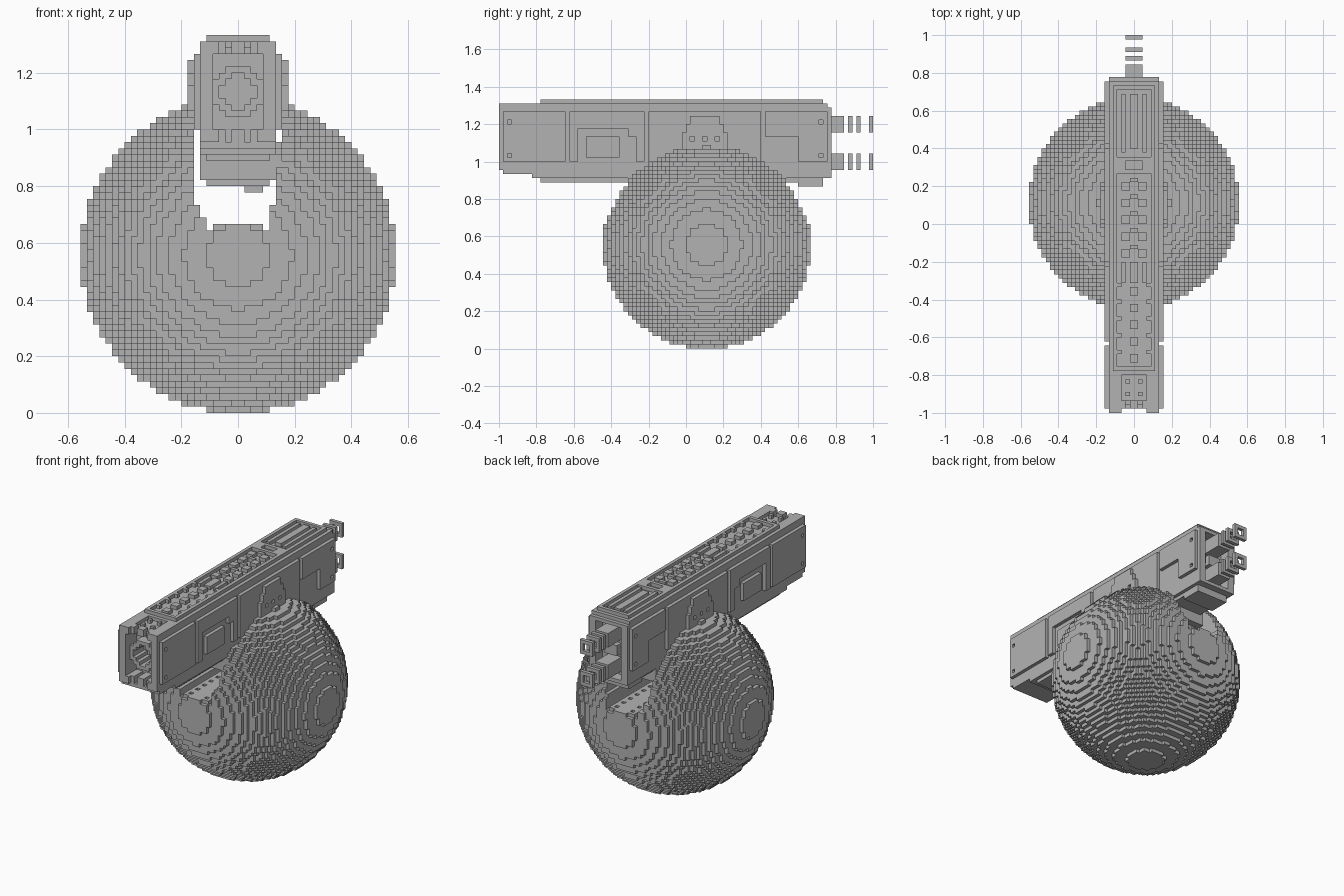
import bpy, bmesh
from itertools import product

cube = bpy.data.objects.get("Cube")
if cube:
    bpy.data.objects.remove(cube, do_unlink=True)

V = 1 / 45  # edge length of one block

grey = bpy.data.materials.new("plain grey")
grey.use_nodes = True
grey.diffuse_color = (0.45, 0.45, 0.45, 1)
grey.node_tree.nodes["Principled BSDF"].inputs["Base Color"].default_value = (0.45, 0.45, 0.45, 1)


def box(x0, x1, y0, y1, z0, z1):
    """All block cells inside the given limits."""
    return set(product(range(x0, x1), range(y0, y1), range(z0, z1)))


def sym(w, y0, y1, z0, z1):
    """Box centred on x = 0 with half width w."""
    return box(-w, w, y0, y1, z0, z1)


def pair(a, b, y0, y1, z0, z1):
    """The same box on the left and the right side."""
    return box(a, b, y0, y1, z0, z1) | box(-b, -a, y0, y1, z0, z1)


def block_object(name, cells):
    """Mesh only the outer faces of a set of blocks."""
    bm = bmesh.new()
    verts = {}

    def corner(p):
        if p not in verts:
            verts[p] = bm.verts.new([c * V for c in p])
        return verts[p]

    for cell in sorted(cells):
        for axis, side in product(range(3), (0, 1)):
            near = list(cell)
            near[axis] += 2 * side - 1
            if tuple(near) in cells:
                continue
            u, w = (axis + 1) % 3, (axis + 2) % 3
            loop = []
            for du, dw in ((0, 0), (1, 0), (1, 1), (0, 1)):
                p = list(cell)
                p[axis] += side
                p[u] += du
                p[w] += dw
                loop.append(corner(tuple(p)))
            bm.faces.new(loop if side else loop[::-1])
    mesh = bpy.data.meshes.new(name)
    bm.to_mesh(mesh)
    bm.free()
    mesh.materials.append(grey)
    ob = bpy.data.objects.new(name, mesh)
    bpy.context.collection.objects.link(ob)
    return ob


# Round base with a channel for the long body
R = 25
ball = {(x, y, z) for x, y, z in box(-R, R, -20, 30, 0, 50)
        if (x + .5) ** 2 + (y - 4.5) ** 2 + (z - 24.5) ** 2 < R * R}
ball -= box(-7, 7, -20, 30, 43, 50)
ball -= box(-7, 6, -20, 30, 33, 43)
ball -= box(-6, 5, -20, 30, 31, 33)
ball -= box(-5, 5, -20, 30, 30, 31)
ball -= pair(4, 5, -20, 30, 29, 30)
for y in range(-18, 29, 3):  # ribs along the channel floor
    ball -= pair(2, 3, y, y + 1, 29, 30)
block_object("round_base", ball)

# Long body: stepped cross-section
body = sym(7, -44, 34, 45, 57) | sym(6, -45, 34, 43, 59)
body |= sym(6, 33, 35, 41, 58) | sym(6, -44, 34, 42, 45)
body |= sym(6, -37, 34, 41, 42) | sym(5, -35, 33, 40, 41)
body |= sym(5, -35, 33, 59, 60)
body |= sym(6, -14, 22, 37, 41) | sym(5, -12, 20, 36, 37) | box(1, 4, -8, 8, 35, 36)
body |= sym(5, 27, 33, 39, 41)

# Side panel seams and recesses
body -= pair(6, 7, -29, -28, 45, 57)
body -= pair(6, 7, -26, -14, 45, 53)
body -= pair(6, 7, -14, -12, 45, 51)
body -= pair(6, 7, 18, 27, 45, 51)
body -= pair(6, 7, -10, -9, 45, 57)
body -= pair(6, 7, 18, 19, 45, 57)
body |= pair(6, 7, -24, -16, 46, 51)
for y, z in product((-43, 32), (46, 54)):
    body -= pair(6, 7, y, y + 1, z, z + 1)

# Mounting brackets over the base
bracket = pair(7, 8, -1, 10, 44, 52) | pair(7, 8, 0, 9, 52, 54) | pair(7, 8, 1, 8, 54, 56)
for y in (1, 4, 7):
    bracket -= pair(7, 8, y, y + 1, 50, 51)
body |= bracket

# Top trench with vents, slats and studs
body -= sym(4, -34, 32, 59, 60)
body -= sym(3, -44, -36, 58, 59)
body |= pair(2, 3, 17, 31, 59, 60) | sym(1, 18, 31, 59, 60)
body |= sym(4, 12, 16, 59, 60) - sym(2, 13, 15, 59, 60)
for y in range(-8, 12, 4):
    body |= pair(1, 3, y, y + 2, 59, 60) | sym(1, y + 2, y + 3, 59, 60)
for x in (0, 2):
    body |= pair(x, x + 1, -14, -9, 59, 60)
for y in range(-33, -14, 4):
    body |= sym(1, y, y + 2, 59, 60) | pair(3, 4, y + 2, y + 3, 59, 60)
for y in (-43, -41, -38):
    body |= pair(1, 2, y, y + 1, 58, 59)

# Muzzle cavity with teeth and a round barrel
body -= sym(4, -45, -40, 45, 57)
body -= sym(3, -45, -40, 43, 45) | sym(3, -45, -42, 57, 59)
for x in (0, 2):
    body |= pair(x, x + 1, -44, -40, 43, 45) | pair(x, x + 1, -44, -42, 57, 59)
for x, y, z in sym(4, -43, -38, 47, 55):
    d = (x + .5) ** 2 + (z - 50.5) ** 2
    if 7 < d < 17:
        body.add((x, y, z))
    elif d <= 7:
        body.discard((x, y, z))

# Rear recess
body -= sym(4, 32, 35, 42, 57)
body |= pair(3, 4, 32, 34, 48, 51) | sym(2, 32, 34, 48, 51)
block_object("long_body", body)

# Two rear exhausts, each a stub and a row of separate plates
for name, z in (("lower_exhaust", 43), ("upper_exhaust", 52)):
    stub = sym(2, 32, 38, z, z + 4) - sym(1, 36, 38, z + 1, z + 3)
    plates = set()
    for y in (39, 41, 44):
        plates |= sym(2, y, y + 1, z, z + 4) - sym(1, y, y + 1, z + 1, z + 3)
    block_object(name, stub | plates)
